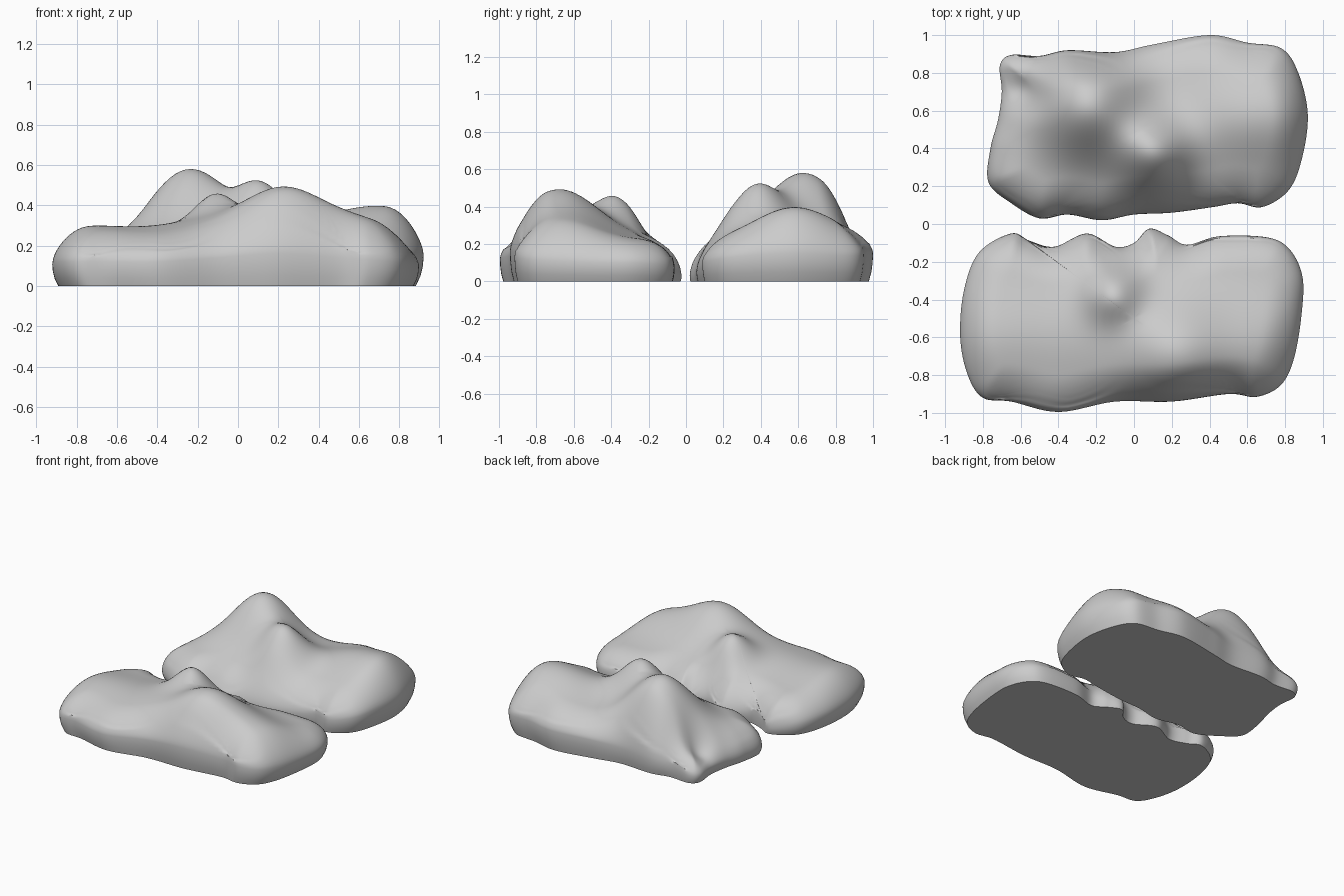
import bpy, bmesh, math

SAMPLES = 8      # outline samples per control point
EDGE = 0.2       # width of the rounded shoulder
RINGS = 34


def closed_spline(pts):
    """Closed Catmull-Rom curve through (x, y, lip height) points."""
    out, n = [], len(pts)
    for i in range(n):
        a, b, c, d = (pts[(i + k) % n] for k in (-1, 0, 1, 2))
        for s in range(SAMPLES):
            t = s / SAMPLES
            out.append(tuple(0.5 * (2 * q + (r - p) * t + (2 * p - 5 * q + 4 * r - u) * t * t
                                    + (3 * q - p - 3 * r + u) * t ** 3)
                             for p, q, r, u in zip(a, b, c, d)))
    return out


def mound(name, center, outline, base, peaks):
    cx, cy = center
    rim = closed_spline(outline)
    n = len(rim)

    def height(x, y, lip):
        h = base + sum(a * math.exp(-((x - px) ** 2 + (y - py) ** 2) / s ** 2)
                       for px, py, a, s in peaks)
        d = math.sqrt(min((x - q[0]) ** 2 + (y - q[1]) ** 2 for q in rim))
        k = 1 - min(d / EDGE, 1)
        return lip + (h - lip) * (1 - k ** 2.2) ** 0.6

    bm = bmesh.new()
    rings = []
    # upper surface, rings packed closer towards the rim
    for j in range(1, RINGS + 1):
        t = 1 - (1 - j / RINGS) ** 1.5
        ring = []
        for x, y, lip in rim:
            px, py = cx + (x - cx) * t, cy + (y - cy) * t
            ring.append(bm.verts.new((px, py, height(px, py, lip))))
        rings.append(ring)
    # undercut wall down to the flat base
    for f, inset in ((0.66, 0.03), (0.33, 0.12), (0.0, 0.3)):
        ring = []
        for x, y, lip in rim:
            s = 1 - inset * lip
            ring.append(bm.verts.new((cx + (x - cx) * s, cy + (y - cy) * s, lip * f)))
        rings.append(ring)
    for r0, r1 in zip(rings, rings[1:]):
        for i in range(n):
            k = (i + 1) % n
            bm.faces.new((r0[i], r0[k], r1[k], r1[i]))
    # centre cap and flat underside
    top = bm.verts.new((cx, cy, height(cx, cy, 0.1)))
    for i in range(n):
        bm.faces.new((top, rings[0][(i + 1) % n], rings[0][i]))
    bm.faces.new(rings[-1])
    bmesh.ops.recalc_face_normals(bm, faces=bm.faces)
    me = bpy.data.meshes.new(name)
    bm.to_mesh(me)
    bm.free()
    ob = bpy.data.objects.new(name, me)
    bpy.context.collection.objects.link(ob)
    bpy.ops.object.select_all(action='DESELECT')
    ob.select_set(True)
    bpy.context.view_layer.objects.active = ob
    bpy.ops.object.shade_smooth_by_angle(angle=math.radians(50))
    return ob


# rear rock: outline (x, y, lip height), peaks (x, y, height, spread)
mound("rear_rock", (0.05, 0.5), [
    (-0.71, 0.84, .06), (-0.65, 0.895, .06), (-0.5, 0.89, .08), (-0.35, 0.92, .1),
    (-0.1, 0.91, .12), (0.1, 0.95, .14), (0.4, 1.0, .15), (0.6, 0.96, .15),
    (0.78, 0.93, .14), (0.87, 0.8, .14), (0.92, 0.58, .15), (0.89, 0.35, .14),
    (0.82, 0.18, .12), (0.68, 0.09, .1), (0.55, 0.11, .1), (0.42, 0.09, .08),
    (0.2, 0.06, .06), (0.0, 0.05, .05), (-0.17, 0.02, .03), (-0.35, 0.05, .05),
    (-0.5, 0.03, .04), (-0.65, 0.11, .05), (-0.77, 0.22, .05), (-0.76, 0.4, .06),
    (-0.72, 0.55, .06), (-0.70, 0.7, .06)],
    0.22, [(-0.24, 0.63, 0.36, 0.29), (0.11, 0.37, 0.25, 0.19), (0.75, 0.58, 0.16, 0.3),
           (0.42, 0.55, 0.07, 0.25), (0.4, 0.9, 0.04, 0.25),
           (-0.72, 0.75, -0.08, 0.25), (-0.58, 0.7, -0.09, 0.1)])

# front rock
mound("front_rock", (0.0, -0.5), [
    (-0.65, -0.05, .05), (-0.55, -0.09, .07), (-0.42, -0.12, .07), (-0.25, -0.05, .04),
    (-0.1, -0.12, .07), (0.0, -0.1, .06), (0.08, -0.025, .03), (0.18, -0.06, .05),
    (0.28, -0.11, .07), (0.45, -0.065, .07), (0.7, -0.07, .08), (0.82, -0.13, .09),
    (0.89, -0.27, .1), (0.89, -0.45, .1), (0.85, -0.7, .11), (0.78, -0.85, .12),
    (0.65, -0.915, .13), (0.5, -0.9, .14), (0.2, -0.94, .16), (-0.1, -0.94, .14),
    (-0.4, -0.995, .12), (-0.65, -0.94, .12), (-0.8, -0.92, .12), (-0.88, -0.8, .12),
    (-0.92, -0.6, .11), (-0.9, -0.35, .1), (-0.82, -0.15, .08)],
    0.22, [(0.23, -0.68, 0.26, 0.3), (-0.11, -0.37, 0.165, 0.15), (-0.75, -0.6, 0.07, 0.28),
           (0.65, -0.65, 0.08, 0.25), (-0.25, -0.58, 0.08, 0.32)])
